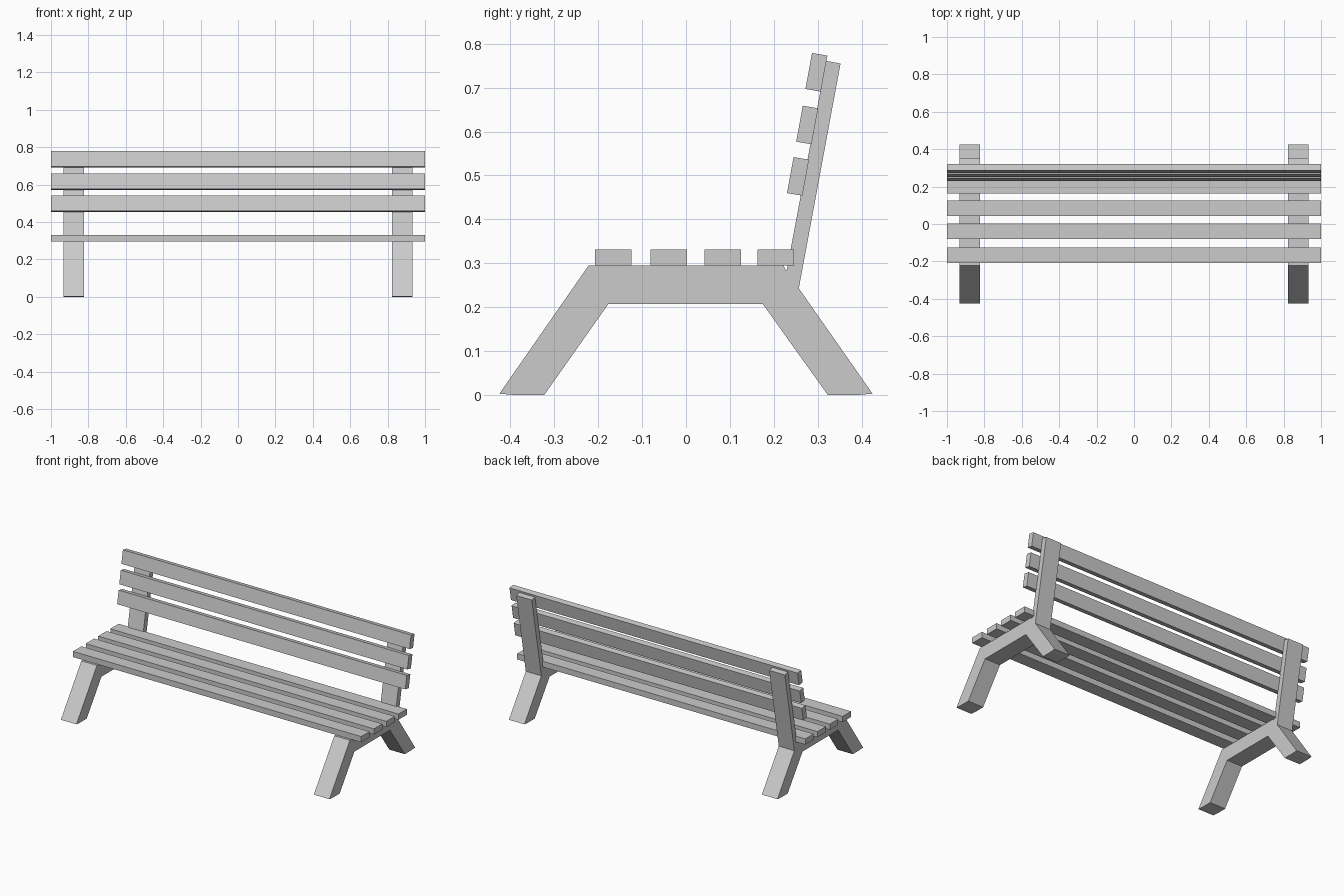
import bpy
import bmesh

if "Cube" in bpy.data.objects:
    bpy.data.objects.remove(bpy.data.objects["Cube"])


def extrude_x(name, profile, x0, x1):
    """Extrude a (y, z) outline from x0 to x1."""
    bm = bmesh.new()
    face = bm.faces.new([bm.verts.new((x0, y, z)) for y, z in profile])
    ext = bmesh.ops.extrude_face_region(bm, geom=[face])
    verts = [g for g in ext["geom"] if isinstance(g, bmesh.types.BMVert)]
    bmesh.ops.translate(bm, verts=verts, vec=(x1 - x0, 0, 0))
    bmesh.ops.recalc_face_normals(bm, faces=bm.faces)
    mesh = bpy.data.meshes.new(name)
    bm.to_mesh(mesh)
    bm.free()
    obj = bpy.data.objects.new(name, mesh)
    bpy.context.collection.objects.link(obj)
    return obj


# End frames: splayed legs, seat beam and leaning back post in one outline
frame = [(-0.425, 0.003), (-0.39, 0.0), (-0.323, 0.0), (-0.177, 0.207),
         (0.175, 0.207), (0.323, 0.0), (0.39, 0.0), (0.425, 0.003),
         (0.257, 0.243), (0.352, 0.755), (0.319, 0.761), (0.229, 0.282),
         (0.222, 0.295), (-0.222, 0.295)]
for name, x0, x1 in (("left_frame", -0.932, -0.824), ("right_frame", 0.824, 0.932)):
    extrude_x(name, frame, x0, x1)

# Seat slats
for i, y in enumerate((-0.166, -0.039, 0.084, 0.204)):
    a, b = y - 0.0415, y + 0.0415
    extrude_x(f"seat_slat_{i + 1}",
              [(a, 0.295), (b, 0.295), (b, 0.331), (a, 0.331)], -1, 1)

# Backrest slats, tilted along the front of the posts
for i, (y, z) in enumerate(((0.265, 0.454), (0.286, 0.571), (0.307, 0.691))):
    extrude_x(f"back_slat_{i + 1}",
              [(y, z), (y + 0.015, z + 0.082),
               (y - 0.020, z + 0.088), (y - 0.035, z + 0.006)], -1, 1)
